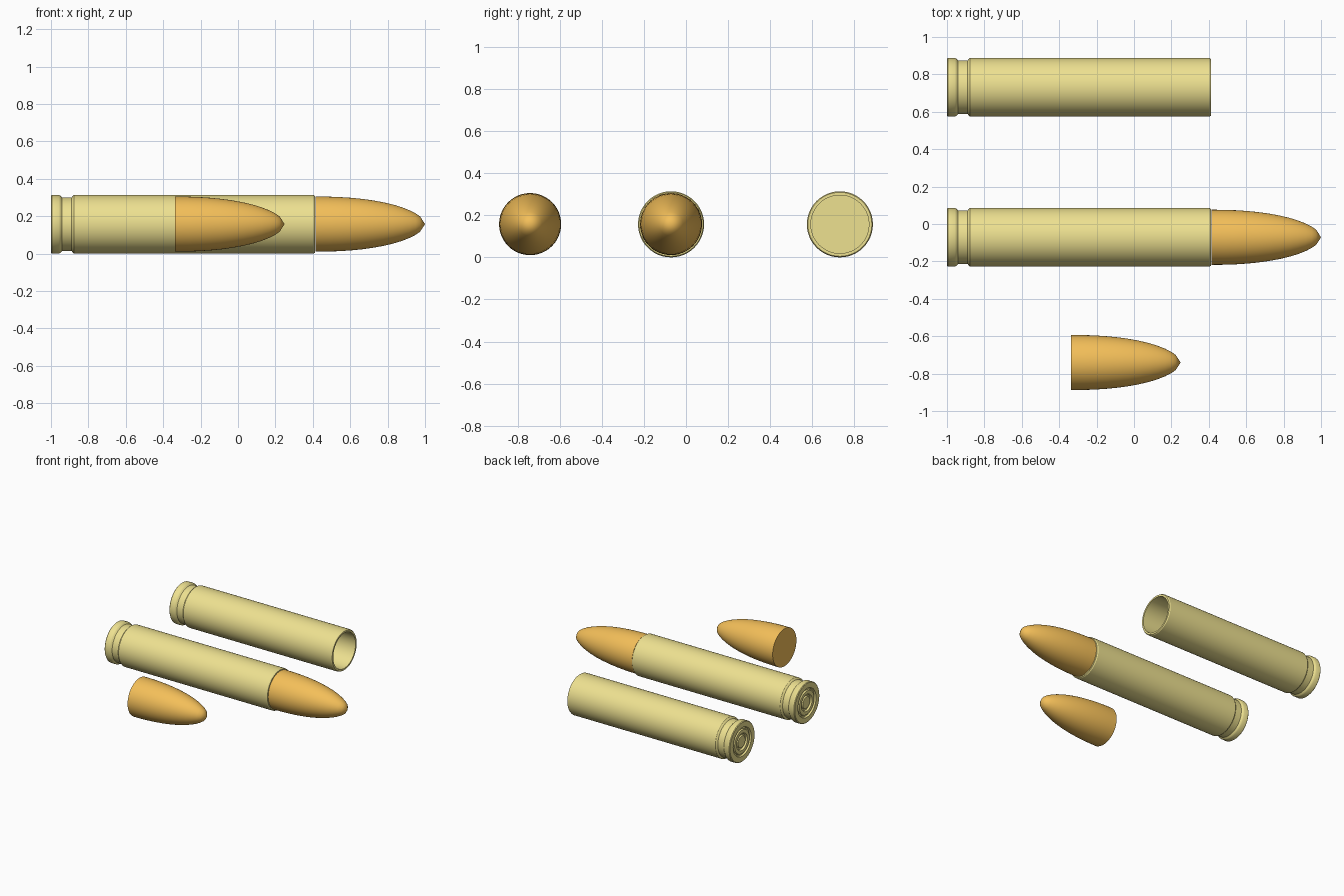
import bpy, math

if "Cube" in bpy.data.objects:
    bpy.data.objects.remove(bpy.data.objects["Cube"])

SEG = 48
R = 0.157        # case radius
BR = 0.1475      # bullet radius
L = 0.585        # bullet length


def material(name, rgb):
    m = bpy.data.materials.new(name)
    m.diffuse_color = (*rgb, 1)
    m.use_nodes = True
    m.node_tree.nodes["Principled BSDF"].inputs["Base Color"].default_value = m.diffuse_color
    return m


def lathe(name, profile, loc, mat):
    """Revolve (x, radius) points around the x axis; radius 0 makes a pole."""
    verts, faces, rings = [], [], []
    for x, r in profile:
        n = 1 if r == 0 else SEG
        rings.append(range(len(verts), len(verts) + n))
        for i in range(n):
            a = 2 * math.pi * i / SEG
            verts.append((x, r * math.cos(a), r * math.sin(a)))
    for a, b in zip(rings, rings[1:]):
        for i in range(SEG):
            j = (i + 1) % SEG
            quad = [a[i % len(a)], b[i % len(b)], b[j % len(b)], a[j % len(a)]]
            faces.append(list(dict.fromkeys(quad)))
    me = bpy.data.meshes.new(name)
    me.from_pydata(verts, [], faces)
    me.materials.append(mat)
    me.validate()
    ob = bpy.data.objects.new(name, me)
    bpy.context.collection.objects.link(ob)
    ob.location = loc
    # consistent outward normals, smooth with sharp edges
    bpy.ops.object.select_all(action='DESELECT')
    bpy.context.view_layer.objects.active = ob
    ob.select_set(True)
    bpy.ops.object.mode_set(mode='EDIT')
    bpy.ops.mesh.select_all(action='SELECT')
    bpy.ops.mesh.normals_make_consistent(inside=False)
    bpy.ops.object.mode_set(mode='OBJECT')
    bpy.ops.object.shade_smooth_by_angle(angle=math.radians(30))
    return ob


brass = material("brass", (0.85, 0.75, 0.28))
copper = material("copper", (0.9, 0.52, 0.1))

# case: primer and ring grooves, rim, extractor groove, body, mouth, hollow inside
case_profile = [
    (-0.995, 0), (-0.995, 0.045), (-0.985, 0.05), (-0.985, 0.06), (-0.998, 0.066),
    (-0.998, 0.092), (-0.988, 0.097), (-0.988, 0.106), (-1.0, 0.112),
    (-1.0, 0.152), (-0.995, R), (-0.957, R), (-0.95, 0.153), (-0.941, 0.144),
    (-0.889, 0.144), (-0.882, 0.153), (-0.876, R), (0.403, R), (0.411, 0.152),
    (0.411, 0.138), (-0.86, 0.138), (-0.86, 0),
]

# bullet: flat base, ogive of elliptical section, pointed tip
ts = [0, 0.12, 0.22, 0.32, 0.42, 0.52, 0.62, 0.71, 0.79, 0.86, 0.915, 0.955]
bullet_profile = [(0, 0)] + [(t * L, BR * (1 - t ** 2.2) ** 0.55) for t in ts] + [(L, 0)]

lathe("empty_case", case_profile, (0, 0.731, R), brass)
lathe("loaded_case", case_profile, (0, -0.071, R), brass)
lathe("loaded_bullet", bullet_profile, (1 - L, -0.071, R + 0.001), copper)
lathe("loose_bullet", bullet_profile, (-0.336, -0.888 + BR, R + 0.001), copper)
